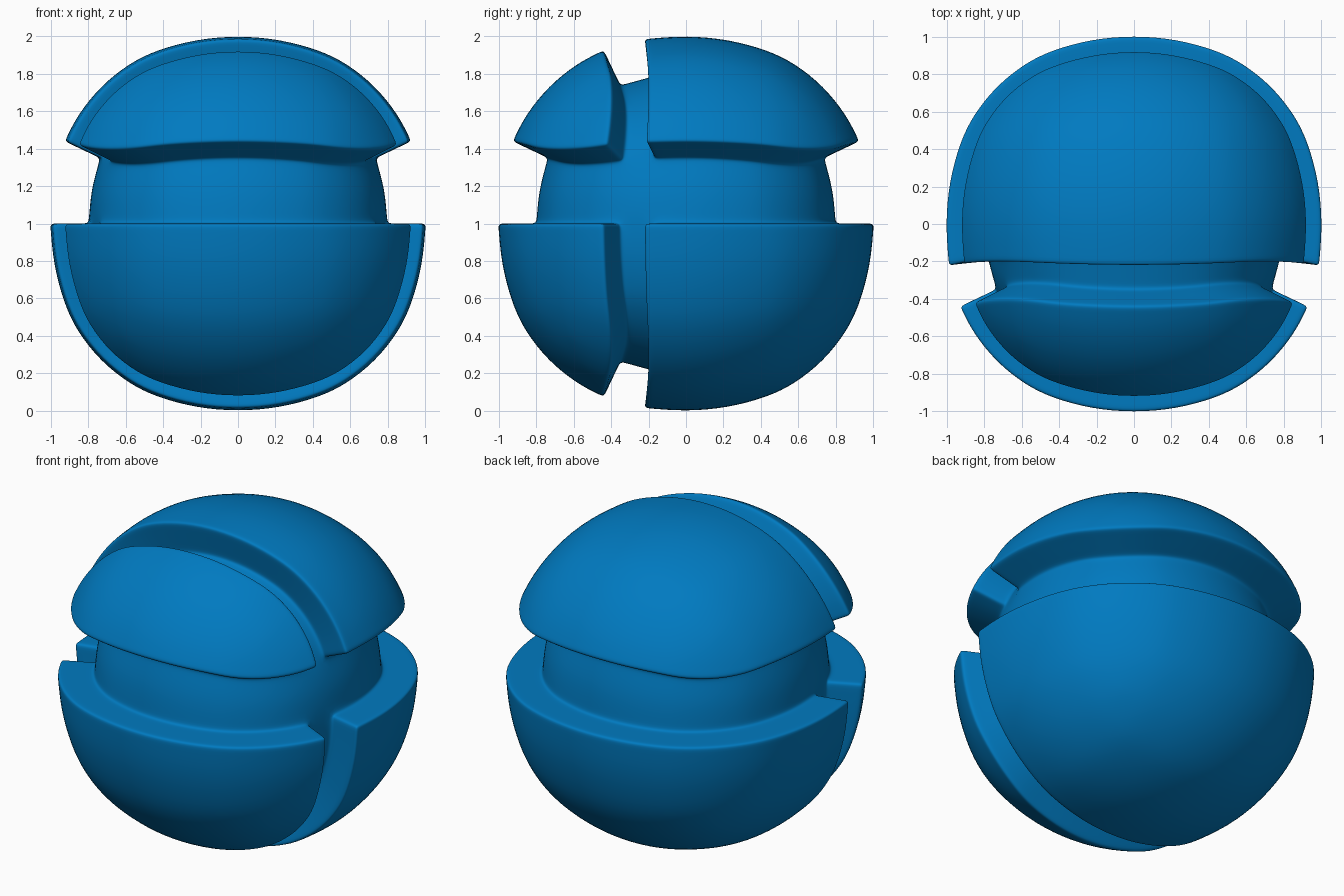
import bpy, bmesh, math
from mathutils import Vector

if "Cube" in bpy.data.objects:
    bpy.data.objects.remove(bpy.data.objects["Cube"])

# Quad sphere: a subdivided cube pushed out to a slightly boxy ball
bpy.ops.mesh.primitive_cube_add(size=2, location=(0, 0, 0))
ball = bpy.context.object
ball.name = "grooved_ball"
sub = ball.modifiers.new("grid", 'SUBSURF')
sub.levels = 3
bpy.ops.object.modifier_apply(modifier="grid")


# Widen the middle rows of the grid a little, then bulge toward the cube corners
def shape(co):
    co = co.normalized()
    small = [abs(c) < 0.42 for c in co]
    inner = sum((c * 1.092) ** 2 for c, s in zip(co, small) if s)
    outer = sum(c * c for c, s in zip(co, small) if not s)
    k = math.sqrt((1 - inner) / outer)
    co = Vector([c * (1.092 if s else k) for c, s in zip(co, small)])
    return co * (1 + 0.07 * (1 - sum(c ** 4 for c in co)))


bm = bmesh.new()
bm.from_mesh(ball.data)
for v in bm.verts:
    v.co = shape(v.co)


# Grooves: a horizontal ring two cells wide and an upright ring one cell wide
def in_groove(c):
    return 0 < c.z < 0.42 or -0.42 < c.y < -0.18


faces = [f for f in bm.faces if in_groove(f.calc_center_median())]
ext = bmesh.ops.extrude_face_region(bm, geom=faces)
for v in ext["geom"]:
    if isinstance(v, bmesh.types.BMVert):
        v.co *= 0.797
bmesh.ops.delete(bm, geom=[f for f in faces if f.is_valid], context='FACES')
bmesh.ops.recalc_face_normals(bm, faces=bm.faces)

# Support loops along the groove edges
sharp = [e for e in bm.edges if e.calc_face_angle(0) > math.radians(40)]
bmesh.ops.bevel(bm, geom=sharp, offset=0.035, offset_type='OFFSET', segments=2,
                profile=1.0, affect='EDGES', clamp_overlap=True)
bm.to_mesh(ball.data)
bm.free()

# Smooth finish
smooth = ball.modifiers.new("smooth", 'SUBSURF')
smooth.levels = smooth.render_levels = 2
bpy.ops.object.shade_smooth()
ball.scale = (1.01, 1.01, 1.01)
ball.location.z = 1

blue = bpy.data.materials.new("blue")
blue.diffuse_color = (0.0, 0.195, 0.53, 1)
blue.use_nodes = True
blue.node_tree.nodes["Principled BSDF"].inputs["Base Color"].default_value = blue.diffuse_color
ball.data.materials.append(blue)
